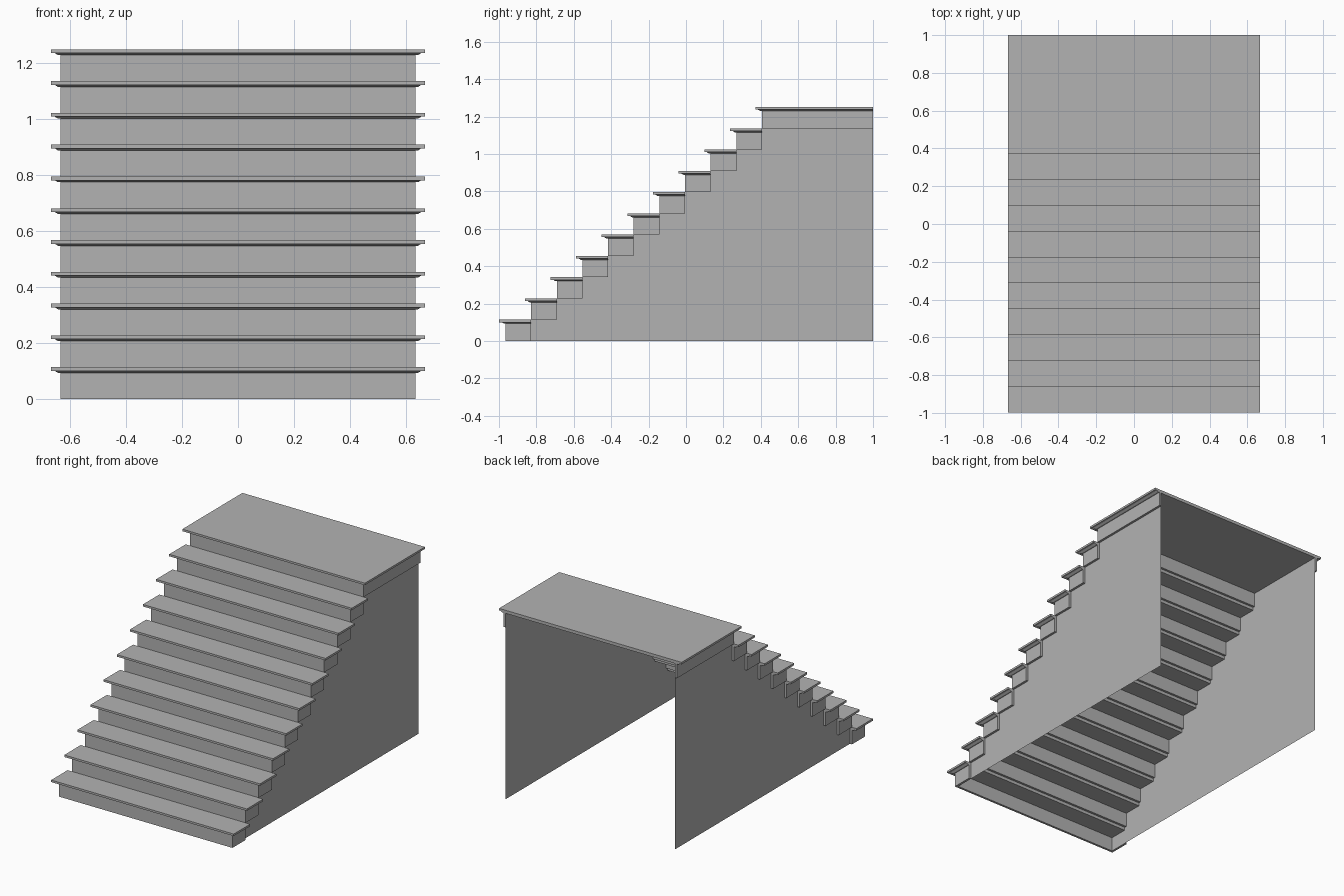
import bpy
import bmesh

cube = bpy.data.objects.get("Cube")
if cube:
    bpy.data.objects.remove(cube, do_unlink=True)

STEPS = 11
RISE = 1.25 / STEPS
RUN = 0.1371
FRONT = -0.965      # face of the lowest riser
BACK = 1.0
HALF = 0.635        # half width of the step boxes
LIP = 0.033         # tread overhang
BOARD = 0.015       # board thickness
SLAB = 0.0135
MOULD = 0.007

grey = bpy.data.materials.new("plain grey")
grey.use_nodes = True
colour = (0.45, 0.45, 0.45, 1)
grey.diffuse_color = colour
grey.node_tree.nodes["Principled BSDF"].inputs["Base Color"].default_value = colour


def finish(name, bm):
    mesh = bpy.data.meshes.new(name)
    bm.to_mesh(mesh)
    bm.free()
    mesh.materials.append(grey)
    obj = bpy.data.objects.new(name, mesh)
    bpy.context.collection.objects.link(obj)


def frustum(bm, lower, upper):
    """Closed block between two rectangles given as (half width, y0, y1, z)."""
    rings = []
    for w, y0, y1, z in (lower, upper):
        rings.append([bm.verts.new(p) for p in
                      ((-w, y0, z), (w, y0, z), (w, y1, z), (-w, y1, z))])
    low, top = rings
    bm.faces.new(low[::-1])
    bm.faces.new(top)
    for i in range(4):
        j = (i + 1) % 4
        bm.faces.new((low[i], low[j], top[j], top[i]))


def step_y(i):
    return BACK if i == STEPS else FRONT + i * RUN


# Open box under each tread: a riser and two end boards
def add_box(name, y0, y1, z0, z1):
    bm = bmesh.new()
    inner = HALF - BOARD
    outline = [(-HALF, y1), (-HALF, y0), (HALF, y0), (HALF, y1),
               (inner, y1), (inner, y0 + BOARD),
               (-inner, y0 + BOARD), (-inner, y1)]
    base = bm.faces.new([bm.verts.new((x, y, z0)) for x, y in outline])
    grown = bmesh.ops.extrude_face_region(bm, geom=[base])["geom"]
    bmesh.ops.translate(bm, vec=(0, 0, z1 - z0),
                        verts=[v for v in grown if isinstance(v, bmesh.types.BMVert)])
    bmesh.ops.recalc_face_normals(bm, faces=bm.faces)
    finish(name, bm)


# Tread slab over a thin tapered moulding
def add_tread(name, y0, y1, top):
    bm = bmesh.new()
    mid = top - SLAB
    frustum(bm, (HALF + LIP, y0 - LIP - 0.001, y1, mid),
            (HALF + LIP, y0 - LIP - 0.001, y1, top))
    frustum(bm, (HALF + 0.009, y0 - 0.009, y1, mid - MOULD),
            (HALF + 0.02, y0 - 0.02, y1, mid))
    finish(name, bm)


for i in range(STEPS):
    kind = "landing" if i == STEPS - 1 else f"step_{i + 1}"
    y0, y1, top = step_y(i), step_y(i + 1), (i + 1) * RISE
    add_box(kind + "_box", y0, y1, i * RISE, top - SLAB - MOULD)
    add_tread(kind + "_tread", y0, y1, top)

# Thin side walls with a stepped upper edge
for name, side in (("left_wall", 1), ("right_wall", -1)):
    bm = bmesh.new()
    x = side * (HALF - BOARD)
    profile = [(BACK, 0), (step_y(1), 0)]
    for i in range(1, STEPS):
        profile += [(step_y(i), i * RISE), (step_y(i + 1), i * RISE)]
    # One upright strip per step
    for i in range(1, STEPS):
        a, b, h = step_y(i), step_y(i + 1), i * RISE
        strip = [(a, 0), (b, 0), (b, h), (a, h)]
        bm.faces.new([bm.verts.new((x, y, z)) for y, z in strip[::side]])
    bmesh.ops.remove_doubles(bm, verts=bm.verts, dist=0.0001)
    finish(name, bm)
